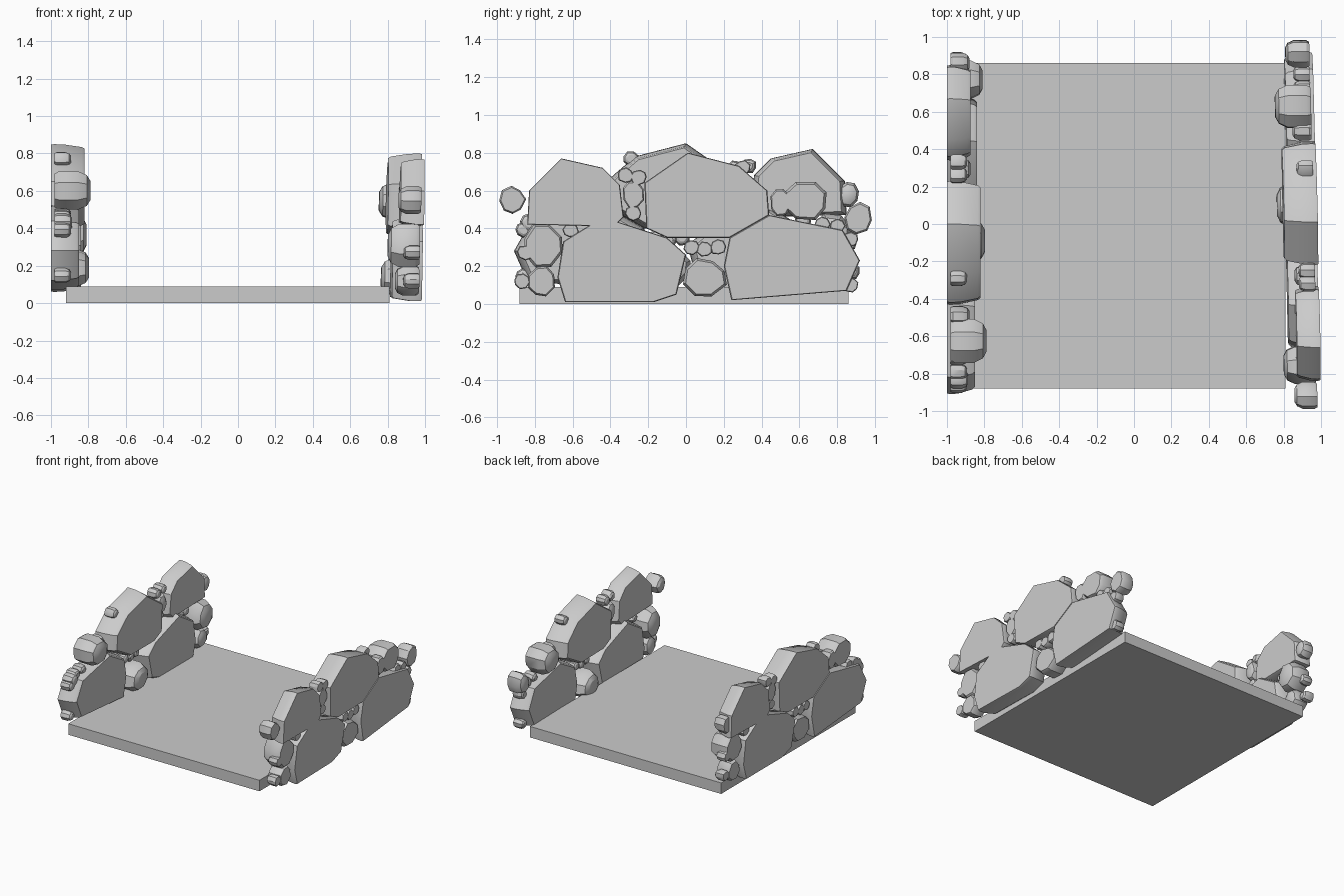
import bpy, bmesh, random
from math import sin, cos, pi, radians

if "Cube" in bpy.data.objects:
    bpy.data.objects.remove(bpy.data.objects["Cube"])
random.seed(4)


def loft(name, rings):
    """Closed solid through a list of matching 3D rings."""
    bm = bmesh.new()
    vs = [[bm.verts.new(p) for p in r] for r in rings]
    n = len(vs[0])
    for a, b in zip(vs, vs[1:]):
        for i in range(n):
            bm.faces.new((a[i], a[(i + 1) % n], b[(i + 1) % n], b[i]))
    bm.faces.new(vs[0][::-1])
    bm.faces.new(vs[-1])
    bmesh.ops.recalc_face_normals(bm, faces=bm.faces)
    me = bpy.data.meshes.new(name)
    bm.to_mesh(me)
    bm.free()
    ob = bpy.data.objects.new(name, me)
    bpy.context.collection.objects.link(ob)
    bpy.ops.object.select_all(action='DESELECT')
    ob.select_set(True)
    bpy.context.view_layer.objects.active = ob
    bpy.ops.object.shade_smooth_by_angle(angle=radians(32))


# wall placement: d is depth inwards from the outer face; left wall is turned 180 degrees
def right(d, y, z):
    return (0.968 + 0.02 * z - 0.022 * y - d, y, z)


def left(d, y, z):
    return (-1 + d, 0.01 - y, z + 0.05)


def stone(name, poly, steps, place):
    """Outline in y,z repeated at (depth, scale) steps."""
    ys, zs = zip(*poly)
    cy, cz = (min(ys) + max(ys)) / 2, (min(zs) + max(zs)) / 2
    loft(name, [[place(d, cy + (y - cy) * s, cz + (z - cz) * s) for y, z in poly]
                for d, s in steps])


def block(y, z, w, h, tilt):
    """Squarish octagon with a little irregularity."""
    c, s = cos(radians(tilt)), sin(radians(tilt))
    pts = []
    for k in range(8):
        a = pi / 8 + k * pi / 4
        u = (cos(a) * .54 + random.uniform(-.04, .04)) * w
        v = (sin(a) * .54 + random.uniform(-.04, .04)) * h
        pts.append((y + u * c - v * s, z + u * s + v * c))
    return pts


def filler(name, y, z, w, h, tilt, place):
    """Rounded stone, larger ones bulge further into the passage."""
    d0, t = .02, .03 + .7 * w
    stone(name, block(y, z, w, h, tilt),
          [(d0, .88), (d0 + t * .12, 1), (d0 + t * .65, 1),
           (d0 + t * .9, .8), (d0 + t, .5)], place)


# large flat-faced rocks: thickness and outline
lower_front = [(-.64, .01), (-.68, .14), (-.65, .33), (-.44, .46),
               (-.1, .35), (0, .26), (-.05, .05), (-.17, .01)]
lower_back = [(.24, .02), (.2, .2), (.23, .35), (.44, .47),
              (.83, .39), (.92, .23), (.85, .07)]
upper_front = [(-.84, .42), (-.83, .6), (-.66, .77), (-.44, .72),
               (-.35, .63), (-.33, .46), (-.38, .41)]
upper_middle = [(-.1, .35), (-.21, .4), (-.22, .64), (.01, .8),
                (.28, .73), (.43, .6), (.44, .47), (.23, .35)]
rocks = {"lower_front": (.16, lower_front), "lower_back": (.15, lower_back),
         "upper_front": (.125, upper_front), "upper_middle": (.18, upper_middle)}

# medium stones: y, z, width, height
blocks = [(.1, .14, .22, .19), (-.76, .31, .2, .22), (-.765, .12, .14, .15),
          (.63, .55, .23, .2), (-.28, .58, .11, .15), (.5, .54, .1, .14)]
# pebbles filling the gaps: y, z
pebbles = [(.03, .3), (.1, .29), (.17, .3), (-.87, .12), (-.85, .27), (-.28, .48),
           (-.32, .68), (-.25, .67), (-.61, .39), (.72, .42), (.8, .41),
           (.87, .34), (.87, .1), (.3, .72)]
# loose end stones differ between the walls: y, z, width, height, tilt
ends = {"right": [(-.92, .55, .13, .13, -20), (.91, .45, .14, .16, -28)],
        "left": [(-.85, .53, .1, .13, 10), (.84, .38, .09, .1, -20)]}

for side, place in (("right", right), ("left", left)):
    for name, (t, poly) in rocks.items():
        stone(f"{side}_{name}_rock", poly,
              [(0, .985), (.015, 1), (t * .4, .99), (t - .015, .93), (t, .89)], place)
    for i, (y, z, w, h) in enumerate(blocks):
        filler(f"{side}_block_{i}", y, z, w, h, random.uniform(-4, 4), place)
    for i, (y, z) in enumerate(pebbles):
        filler(f"{side}_pebble_{i}", y, z, .08, .075, random.uniform(-30, 30), place)
    for i, e in enumerate(ends[side]):
        filler(f"{side}_end_stone_{i}", *e, place)

# floor slab
loft("floor_slab", [[(-.92, -.88, z), (.81, -.88, z), (.81, .86, z), (-.92, .86, z)]
                    for z in (0, .09)])
